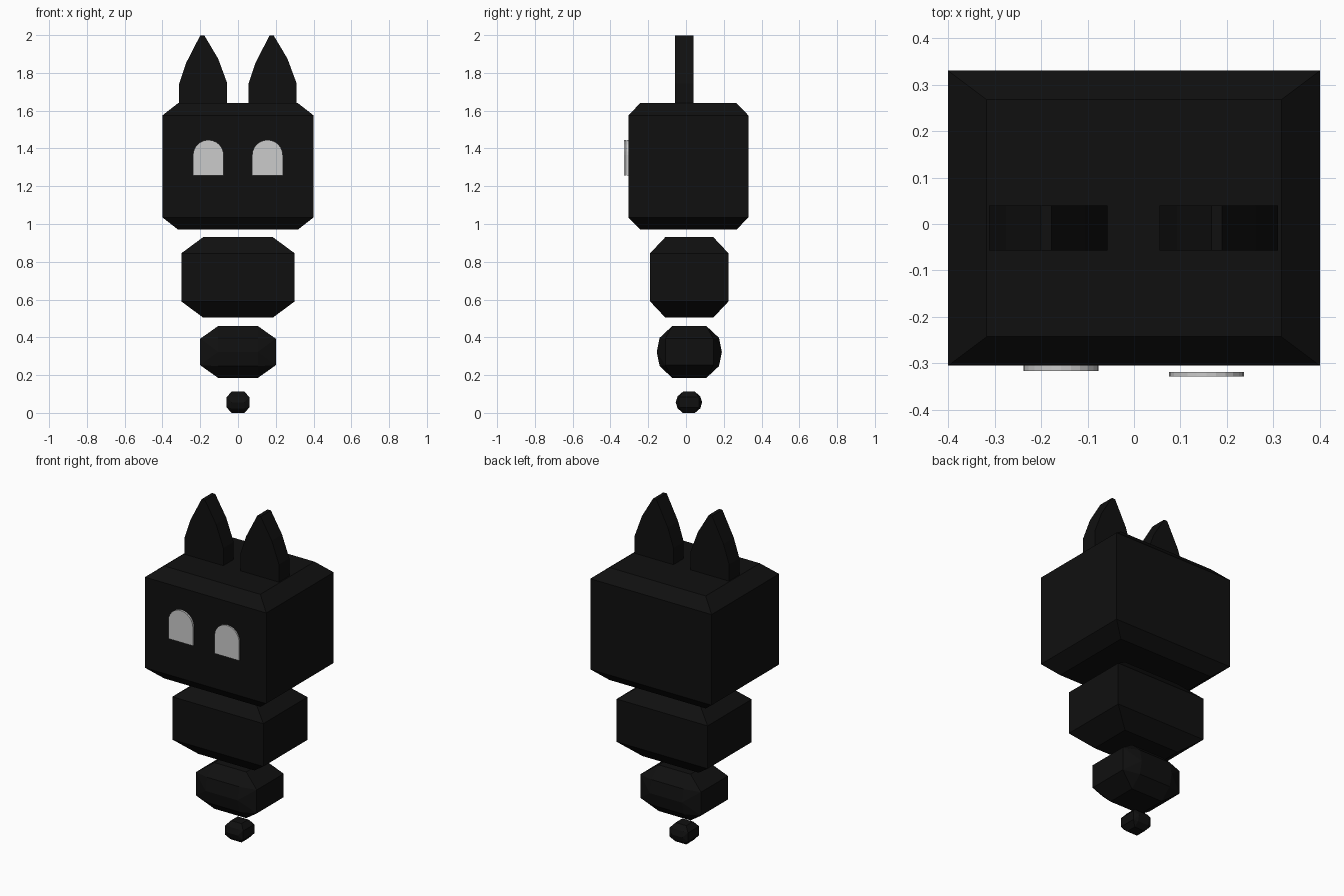
import bpy, bmesh, math

if "Cube" in bpy.data.objects:
    bpy.data.objects.remove(bpy.data.objects["Cube"])

def material(name, value):
    m = bpy.data.materials.new(name)
    m.diffuse_color = (value, value, value, 1)
    m.use_nodes = True
    m.node_tree.nodes["Principled BSDF"].inputs["Base Color"].default_value = m.diffuse_color
    return m

BLACK = material("soft black", 0.005)
GREY = material("light grey", 0.6)

def finish(bm, name, mat):
    bmesh.ops.recalc_face_normals(bm, faces=bm.faces)
    me = bpy.data.meshes.new(name)
    bm.to_mesh(me)
    bm.free()
    me.materials.append(mat)
    ob = bpy.data.objects.new(name, me)
    bpy.context.collection.objects.link(ob)
    return ob

def faceted_block(name, yc, zc, corners):
    """Convex block, symmetric about its centre, from one octant of corners."""
    bm = bmesh.new()
    pts = {(sx * x, yc + sy * y, zc + sz * z) for x, y, z in corners
           for sx in (-1, 1) for sy in (-1, 1) for sz in (-1, 1)}
    for p in sorted(pts):
        bm.verts.new(p)
    res = bmesh.ops.convex_hull(bm, input=bm.verts)
    loose = [g for g in res["geom_interior"] if isinstance(g, bmesh.types.BMVert)]
    bmesh.ops.delete(bm, geom=loose, context='VERTS')
    bmesh.ops.dissolve_limit(bm, angle_limit=0.01, verts=bm.verts, edges=bm.edges)
    return finish(bm, name, BLACK)

def plate(name, outline, y0, y1, mat):
    """Front-facing outline (x, z) extruded from y0 to y1."""
    bm = bmesh.new()
    face = bm.faces.new([bm.verts.new((x, y0, z)) for x, z in outline])
    new = bmesh.ops.extrude_face_region(bm, geom=[face])["geom"]
    bmesh.ops.translate(bm, vec=(0, y1 - y0, 0),
                        verts=[v for v in new if isinstance(v, bmesh.types.BMVert)])
    return finish(bm, name, mat)

# Stacked, floating body pieces, from top to bottom
faceted_block("head", 0.0125, 1.305,
              [(0.40, 0.3175, 0.27), (0.317, 0.255, 0.335)])
faceted_block("upper_body", 0.0175, 0.7175,
              [(0.30, 0.2075, 0.1275), (0.185, 0.1275, 0.2125)])
faceted_block("lower_body", 0.0175, 0.3225,
              [(0.20, 0.127, 0.07), (0.105, 0.1725, 0.0),
               (0.105, 0.157, 0.075), (0.105, 0.09, 0.1375)])
faceted_block("tail_tip", 0.0155, 0.056,
              [(0.06, 0.052, 0.027), (0.035, 0.07, 0.0),
               (0.035, 0.06, 0.032), (0.035, 0.032, 0.056)])

# Ears: the same pointed plate, repeated sideways
EAR = [(-0.312, 1.62), (-0.057, 1.62), (-0.057, 1.745), (-0.105, 1.875),
       (-0.178, 1.998), (-0.2, 1.998), (-0.275, 1.852), (-0.312, 1.74)]
for side, dx in (("left", 0), ("right", 0.367)):
    plate(side + "_ear", [(x + dx, z) for x, z in EAR], -0.057, 0.04, BLACK)

# Eyes: arched plates, the right one standing slightly off the face
for side, xc, y0 in (("left", -0.157, -0.316), ("right", 0.156, -0.328)):
    arch = [(xc + 0.081 * math.cos(math.pi * i / 12),
             1.364 + 0.081 * math.sin(math.pi * i / 12)) for i in range(13)]
    plate(side + "_eye", [(xc - 0.081, 1.256), (xc + 0.081, 1.256)] + arch,
          y0, y0 + (0.012 if side == "left" else 0.0095), GREY)
